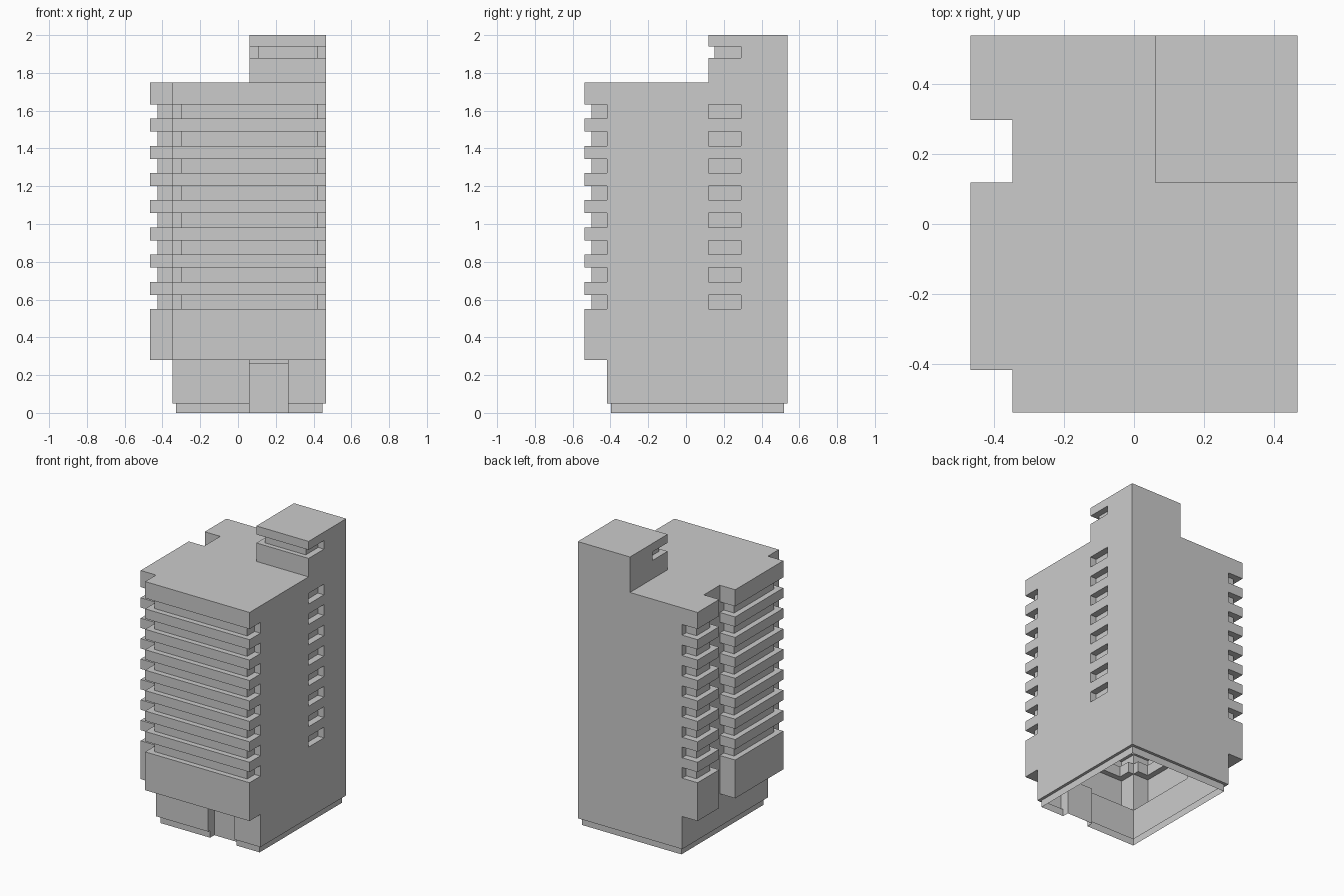
import bpy, bmesh
from mathutils import Vector

if "Cube" in bpy.data.objects:
    bpy.data.objects.remove(bpy.data.objects["Cube"])

# Main plan lines
XL, XW, XR = -0.467, -0.347, 0.467      # left bay face, left wall, right wall
YF, YW, YB = -0.538, -0.417, 0.538      # front bay face, front wall, back wall
N0, N1 = 0.119, 0.297                   # gap between the left bays
TX, TY = 0.06, 0.29                     # tower left side, tower recess line
DX0, DX1, DY = 0.06, 0.265, -0.35       # doorway
BASE, FLOOR, ROOF, TOP = 0.05, 0.28, 1.75, 2.0
SLOTS = [(0.55 + 0.144 * i, 0.625 + 0.144 * i) for i in range(8)]


def walls(bm, pts, z0, z1):
    """Upright walls along a plan path (outside lies to the right)."""
    for p, q in zip(pts, pts[1:]):
        bm.faces.new([bm.verts.new(c) for c in (
            (p[0], p[1], z0), (q[0], q[1], z0), (q[0], q[1], z1), (p[0], p[1], z1))])


def flat(bm, pts, z, up=True):
    """Level face from a plan outline."""
    f = bm.faces.new([bm.verts.new((p[0], p[1], z)) for p in pts])
    f.normal_update()
    if (f.normal.z > 0) != up:
        f.normal_flip()


def rect(x0, x1, y0, y1):
    return [(x0, y0), (x1, y0), (x1, y1), (x0, y1)]


def finish(name, bm):
    bmesh.ops.remove_doubles(bm, verts=bm.verts, dist=0.0005)
    me = bpy.data.meshes.new(name)
    bm.to_mesh(me)
    bm.free()
    bpy.context.collection.objects.link(bpy.data.objects.new(name, me))


def bands(slots, z0, z1):
    """Solid height ranges left over between the slots."""
    edges = [z0] + [z for s in slots for z in s] + [z1]
    return zip(edges[::2], edges[1::2])


def bay(name, a, b, depth, core, slots, z0, z1, underside=True):
    """Projecting bay, open at the back, with balcony slots around a set-back core."""
    a, b = Vector(a), Vector(b)
    t = (b - a).normalized()
    n = Vector((t.y, -t.x))
    ia, ib = a + t * 0.045, b - t * 0.045
    outer = [a, a + n * depth, b + n * depth, b]
    inner = [ia, ia + n * core, ib + n * core, ib]
    bm = bmesh.new()
    for lo, hi in bands(slots, z0, z1):
        walls(bm, outer, lo, hi)
    for lo, hi in slots:
        walls(bm, [a] + inner + [b], lo, hi)
        ring = outer + inner[::-1]
        flat(bm, ring, lo, True)
        flat(bm, ring, hi, False)
    if underside:
        flat(bm, outer, z0, False)
    finish(name, bm)


# Balcony bays on the front and left
bay("front_balconies", (XW, YW), (XR, YW), YW - YF, 0.083, SLOTS, FLOOR, ROOF)
bay("left_balconies", (XW, N0), (XW, YW), XW - XL, 0.08, SLOTS, FLOOR, ROOF)
bay("rear_left_balconies", (XW, YB), (XW, N1), XW - XL, 0.08, SLOTS, FLOOR, ROOF)

# Right, back and left shaft walls, with a column of recessed windows
bm = bmesh.new()
walls(bm, [(XR, YW), (XR, N0)], BASE, ROOF)
walls(bm, [(XR, TY), (XR, YB), (XW, YB)], BASE, ROOF)
walls(bm, [(XW, N1), (XW, N0)], FLOOR, ROOF)
for lo, hi in bands(SLOTS, BASE, ROOF):
    walls(bm, [(XR, N0), (XR, TY)], lo, hi)
for lo, hi in SLOTS:
    walls(bm, [(XR, N0), (0.42, N0), (0.42, TY), (XR, TY)], lo, hi)
    flat(bm, rect(0.42, XR, N0, TY), lo, True)
    flat(bm, rect(0.42, XR, N0, TY), hi, False)
finish("shaft_walls", bm)

# Main roof, left open under the tower
bm = bmesh.new()
flat(bm, [(XW, YF), (XR, YF), (XR, N0), (TX, N0), (TX, YB), (XL, YB), (XL, N1),
          (XW, N1), (XW, N0), (XL, N0), (XL, YW), (XW, YW)], ROOF)
finish("main_roof", bm)

# Roof tower with one slot in its front half
bay("tower_front", (TX, TY), (XR, TY), TY - N0, 0.138, [(1.88, 1.94)], ROOF, TOP, False)
bm = bmesh.new()
walls(bm, [(XR, TY), (XR, YB), (TX, YB), (TX, TY)], ROOF, TOP)
flat(bm, rect(TX, XR, N0, YB), TOP)
finish("tower_back", bm)

# Ground floor walls either side of the doorway
bm = bmesh.new()
walls(bm, [(XW, YB), (XW, YW), (DX0, YW)], BASE, FLOOR)
walls(bm, [(DX1, YW), (XR, YW)], BASE, FLOOR)
finish("ground_floor_walls", bm)

# Set-back plinth, open underneath
s = 0.02
outer = [(DX1, YW), (XR, YW), (XR, YB), (XW, YB), (XW, YW), (DX0, YW)]
inner = [(DX1, YW + s), (XR - s, YW + s), (XR - s, YB - s),
         (XW + s, YB - s), (XW + s, YW + s), (DX0, YW + s)]
bm = bmesh.new()
walls(bm, inner, 0, BASE)
flat(bm, outer + inner[::-1], BASE, False)
finish("plinth", bm)

# Recessed doorway with a thin lintel
bm = bmesh.new()
for y, y2, lo, hi in ((YW + s, DY, 0, BASE), (YW, DY, BASE, 0.26), (YW, YW + s, 0.26, FLOOR)):
    walls(bm, [(DX0, y), (DX0, y2), (DX1, y2), (DX1, y)], lo, hi)
flat(bm, rect(DX0, DX1, YW + s, DY), 0.26, False)
flat(bm, rect(DX0, DX1, YW, YW + s), FLOOR, False)
finish("doorway", bm)
